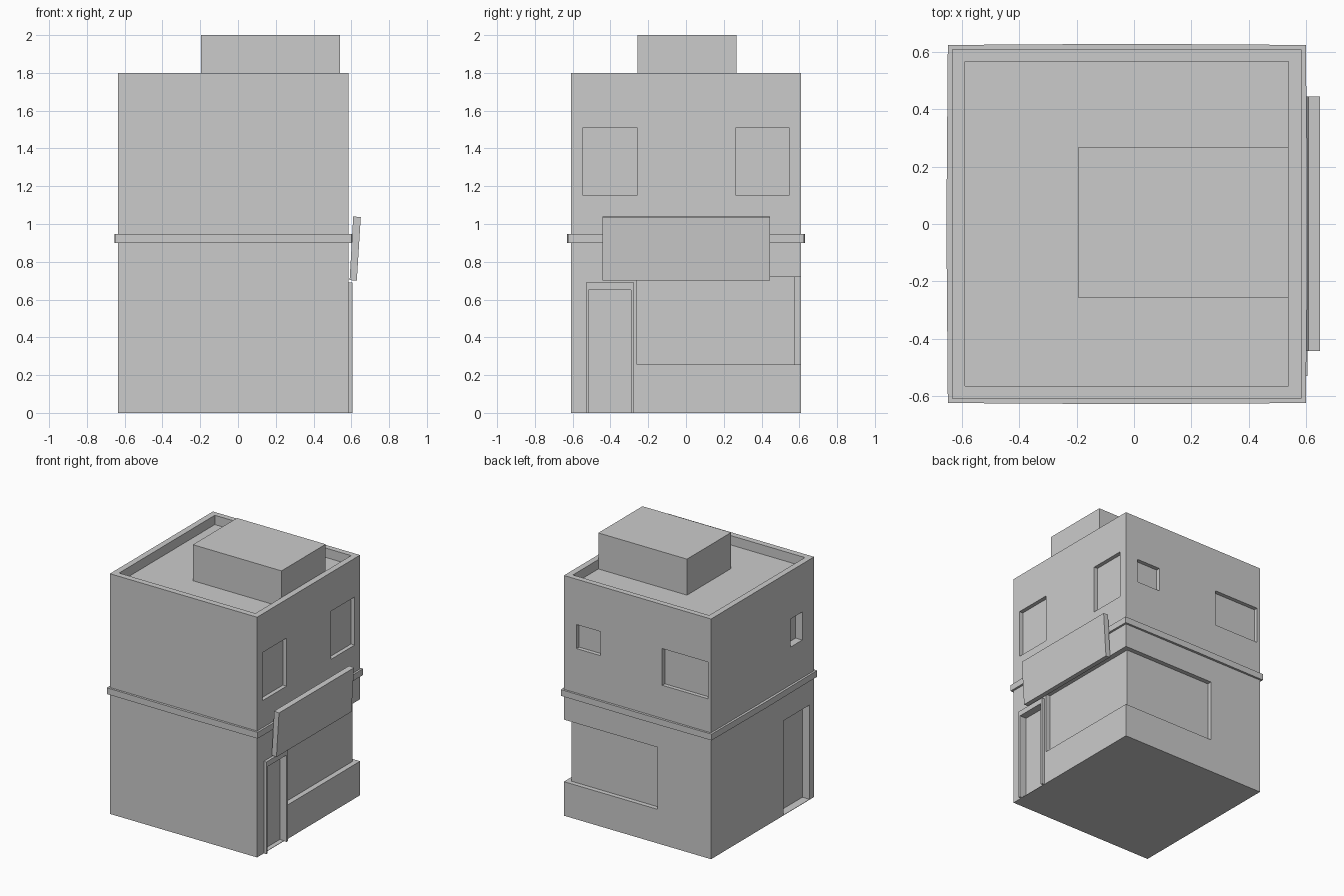
import bpy, bmesh

if "Cube" in bpy.data.objects:
    bpy.data.objects.remove(bpy.data.objects["Cube"])


def prism(name, profile, lo, hi, axis='z'):
    """Extrude a closed profile: (x, y) along z, or (x, z) along y."""
    def place(p, h):
        return (p[0], p[1], h) if axis == 'z' else (p[0], h, p[1])
    bm = bmesh.new()
    a = [bm.verts.new(place(p, lo)) for p in profile]
    b = [bm.verts.new(place(p, hi)) for p in profile]
    bm.faces.new(a)
    bm.faces.new(b)
    n = len(profile)
    for i in range(n):
        j = (i + 1) % n
        bm.faces.new((a[i], a[j], b[j], b[i]))
    bmesh.ops.recalc_face_normals(bm, faces=bm.faces)
    me = bpy.data.meshes.new(name)
    bm.to_mesh(me)
    bm.free()
    ob = bpy.data.objects.new(name, me)
    bpy.context.collection.objects.link(ob)
    return ob


def box(name, x0, x1, y0, y1, z0, z1):
    return prism(name, [(x0, y0), (x1, y0), (x1, y1), (x0, y1)], z0, z1)


def cut(target, cutter):
    """Subtract the cutter from the target and discard it."""
    cutter.hide_render = True
    mod = target.modifiers.new("cut", 'BOOLEAN')
    mod.operation = 'DIFFERENCE'
    mod.solver = 'EXACT'
    mod.object = cutter
    bpy.context.view_layer.objects.active = target
    bpy.ops.object.modifier_apply(modifier=mod.name)
    bpy.data.objects.remove(cutter, do_unlink=True)


X0, X1, Y0, Y1 = -0.635, 0.585, -0.61, 0.61

# main building block
body = box("building_body", X0, X1, Y0, Y1, 0, 1.8)

# sunken roof behind the parapet
cut(body, box("roof_cutter", -0.59, 0.54, -0.565, 0.568, 1.73, 2))

# shop window wrapping round the back right corner
corner = [(0.545, -0.26), (0.8, -0.26), (0.8, 0.8), (-0.19, 0.8), (-0.19, 0.575), (0.545, 0.575)]
cut(body, prism("shop_window_cutter", corner, 0.255, 0.72))

# recesses for windows and doors
recesses = [
    (0.555, 0.8, -0.545, -0.26, 1.15, 1.51),     # right side windows
    (0.555, 0.8, 0.265, 0.545, 1.15, 1.51),
    (0.28, 0.48, 0.58, 0.8, 1.28, 1.46),         # small back window
    (-0.61, -0.23, 0.58, 0.8, 1.195, 1.47),      # large back window
    (-0.8, -0.58, -0.47, -0.33, 1.23, 1.44),     # small left window
    (-0.8, -0.575, -0.557, -0.247, 0.003, 0.71),  # left side doorway
    (0.55, 0.8, -0.515, -0.29, 0.003, 0.65),     # right side doorway
]
for r in recesses:
    cut(body, box("recess_cutter", *r))

# door frame standing proud of the right wall
frame = [(-0.53, -0.515, 0, 0.69), (-0.29, -0.275, 0, 0.69), (-0.515, -0.29, 0.65, 0.69)]
for part, (ya, yb, za, zb) in zip(("left_jamb", "right_jamb", "lintel"), frame):
    box("door_frame_" + part, X1 - 0.002, 0.606, ya, yb, za, zb)

# ledge band round the building, slightly bowed along each side
outer = [(-0.65, -0.625), (-0.025, -0.629), (0.6, -0.625), (0.606, 0),
         (0.6, 0.625), (-0.025, 0.629), (-0.65, 0.625), (-0.655, 0)]
band = prism("ledge_band", outer, 0.9, 0.947)
cut(band, box("band_cutter", X0, X1, Y0, Y1, 0.5, 1.2))

# tilted sign board above the shop front
prism("sign_board", [(0.61, 1.04), (0.65, 1.036), (0.629, 0.70), (0.591, 0.703)], -0.443, 0.445, 'y')

# rooftop hut
box("rooftop_hut", -0.195, 0.54, -0.256, 0.267, 1.73, 2.0)
